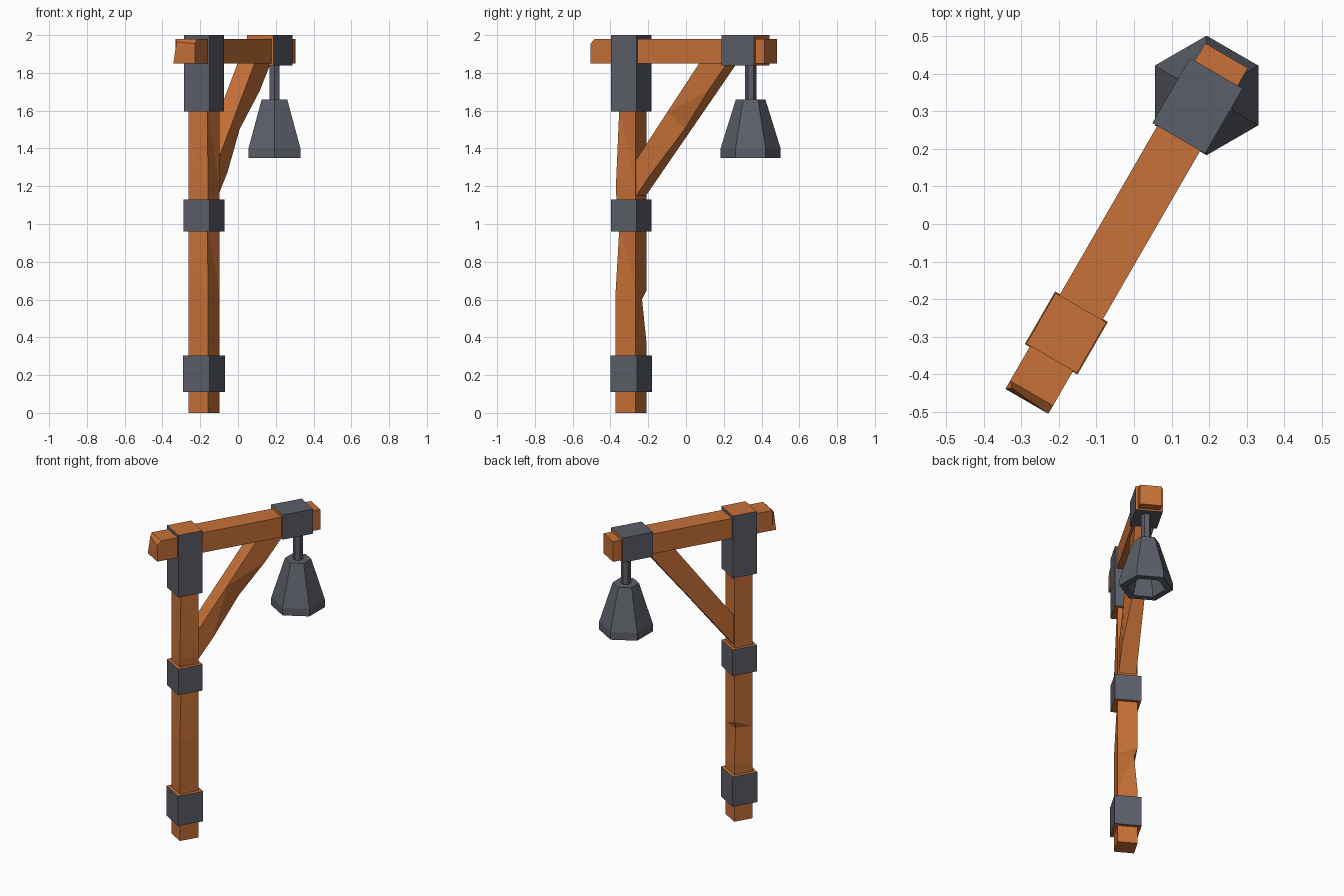
import bpy, bmesh, math
from mathutils import Matrix, Vector

if "Cube" in bpy.data.objects:
    bpy.data.objects.remove(bpy.data.objects["Cube"])

# Frame of the sign post: local x runs along the arm, origin at the post foot
FRAME = Matrix.Translation((-0.18, -0.29, 0)) @ Matrix.Rotation(math.radians(60), 4, 'Z')


def material(name, rgb):
    m = bpy.data.materials.new(name)
    m.diffuse_color = (*rgb, 1)
    m.use_nodes = True
    m.node_tree.nodes["Principled BSDF"].inputs["Base Color"].default_value = m.diffuse_color
    return m


WOOD = material("orange wood", (0.57, 0.165, 0.039))
IRON = material("dark iron", (0.107, 0.114, 0.142))


def loft(name, rings, mats, matrix, cap_axis=None, cap_start=True, cap_end=True):
    """Skin a list of point rings; with cap_axis, faces along it use the second material."""
    bm = bmesh.new()
    vs = [[bm.verts.new(p) for p in ring] for ring in rings]
    n = len(vs[0])
    for a, b in zip(vs, vs[1:]):
        for i in range(n):
            j = (i + 1) % n
            bm.faces.new((a[i], a[j], b[j], b[i]))
    if cap_start:
        bm.faces.new(vs[0])
    if cap_end:
        bm.faces.new(vs[-1])
    bmesh.ops.recalc_face_normals(bm, faces=bm.faces)
    if cap_axis is not None:
        for f in bm.faces:
            f.material_index = int(abs(f.normal[cap_axis]) > 0.9)
    # chipped quads are not planar, so split them
    bmesh.ops.connect_verts_nonplanar(bm, angle_limit=0.01, faces=bm.faces)
    bm.transform(matrix)
    me = bpy.data.meshes.new(name)
    bm.to_mesh(me)
    bm.free()
    for m in mats:
        me.materials.append(m)
    ob = bpy.data.objects.new(name, me)
    bpy.context.collection.objects.link(ob)
    return ob


def square(h, z, chip=None, depth=0):
    """Horizontal square ring, one corner optionally chipped inward."""
    pts = []
    for i, (a, b) in enumerate(((1, 1), (-1, 1), (-1, -1), (1, -1))):
        r = h - depth if i == chip else h
        pts.append((a * r, b * r, z))
    return pts


def hexagon(r, z):
    return [(r * math.sin(i * math.pi / 3), r * math.cos(i * math.pi / 3), z) for i in range(6)]


# Upright post with worn corners
loft("post", [square(0.06, 0), square(0.06, 0.36), square(0.06, 0.6, 0, 0.018),
              square(0.06, 0.65), square(0.06, 0.98, 2, 0.014), square(0.06, 1.18),
              square(0.06, 1.62, 2, 0.014), square(0.06, 1.95)], [WOOD], FRAME)

# Iron collars round the post, wooden on their end faces
for name, z0, z1, h in (("lower_collar", 0.11, 0.305, 0.081),
                        ("middle_collar", 0.96, 1.13, 0.079),
                        ("top_collar", 1.595, 2.0, 0.078)):
    loft(name, [square(h, z0), square(h, z1)], [IRON, WOOD], FRAME, cap_axis=2)


def upright(u, h, z0, z1):
    """Ring standing across the arm."""
    return [(u, -h, z0), (u, h, z0), (u, h, z1), (u, -h, z1)]


# Horizontal arm with a chamfered rear end
end = upright(-0.21, 0.066, 1.85, 1.955)
end[2] = (-0.20, 0.052, 1.965)
loft("arm", [end, upright(-0.185, 0.066, 1.85, 1.98),
             upright(0.852, 0.066, 1.85, 1.98)], [WOOD], FRAME)

# Iron collar on the arm that holds the bell
loft("arm_collar", [upright(0.598, 0.081, 1.84, 2.0), upright(0.798, 0.081, 1.84, 2.0)],
     [IRON, WOOD], FRAME, cap_axis=0)


# Diagonal brace, chipped on one lower edge
def brace_ring(lo, hi, chip=0):
    h = 0.052
    zl = 1.15 + (lo - 0.06) * 1.261
    zh = 1.34 + (hi - 0.06) * 1.325
    return [(lo, -h + chip, zl), (lo, h, zl), (hi, h, zh), (hi, -h, zh)]


loft("brace", [brace_ring(0.045, 0.045), brace_ring(0.16, 0.12), brace_ring(0.34, 0.25, 0.03),
               brace_ring(0.50, 0.36), brace_ring(0.63, 0.46)], [WOOD], FRAME)

# Hanging rod and six-sided hollow bell
BELL = Matrix.Translation((0.193, 0.342, 0))
loft("hanging_rod", [hexagon(0.03, 1.62), hexagon(0.03, 1.86)], [IRON], BELL)
loft("bell", [hexagon(0.078, 1.66), hexagon(0.159, 1.40), hexagon(0.159, 1.35),
              hexagon(0.115, 1.35), hexagon(0.055, 1.58)], [IRON], BELL)
